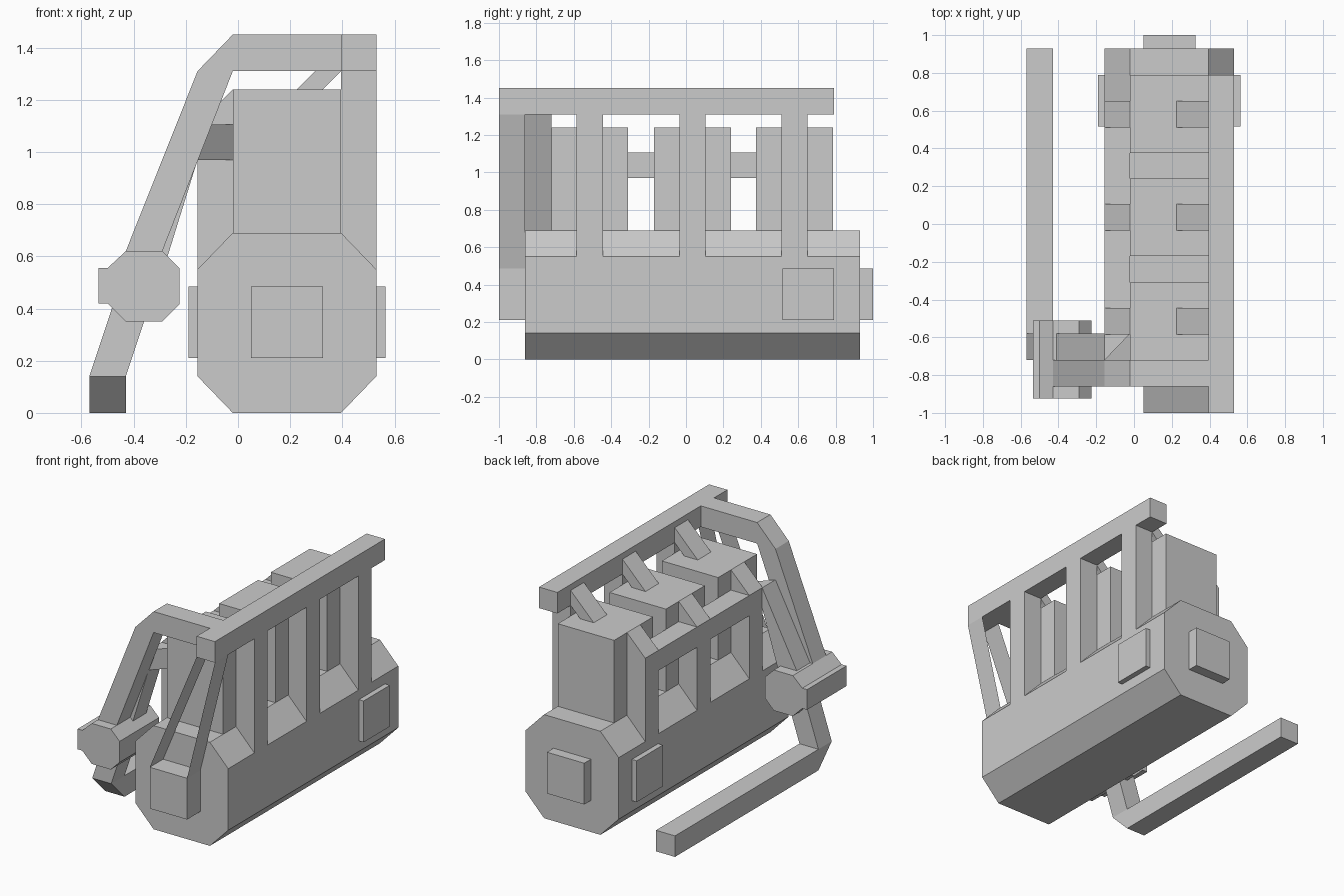
import bpy, bmesh

if "Cube" in bpy.data.objects:
    bpy.data.objects.remove(bpy.data.objects["Cube"])


def finish(name, bm):
    me = bpy.data.meshes.new(name)
    bm.to_mesh(me)
    bm.free()
    ob = bpy.data.objects.new(name, me)
    bpy.context.collection.objects.link(ob)
    return ob


def prism(name, pts, axis, lo, hi):
    """Extrude a 2D profile along an axis: x -> (y,z), y -> (x,z), z -> (x,y)."""
    def place(p, d):
        return {'x': (d, p[0], p[1]), 'y': (p[0], d, p[1]), 'z': (p[0], p[1], d)}[axis]
    bm = bmesh.new()
    a = [bm.verts.new(place(p, lo)) for p in pts]
    b = [bm.verts.new(place(p, hi)) for p in pts]
    n = len(pts)
    bm.faces.new(a)
    bm.faces.new(b)
    for i in range(n):
        j = (i + 1) % n
        bm.faces.new((a[i], a[j], b[j], b[i]))
    bmesh.ops.recalc_face_normals(bm, faces=bm.faces)
    return finish(name, bm)


def box(name, x0, x1, y0, y1, z0, z1):
    return prism(name, [(x0, z0), (x1, z0), (x1, z1), (x0, z1)], 'y', y0, y1)


XL, XA, XB, XR = -0.155, -0.02, 0.395, 0.53

# Octagonal crankcase
prism("engine_block", [(XA, 0), (XB, 0), (XR, .14), (XR, .55), (XB, .69),
                       (XA, .69), (XL, .55), (XL, .14)], 'y', -.86, .93)

# Cover plates on the sides and ends
box("right_cover", XR, .565, .515, .79, .21, .485)
box("left_cover", -.19, XL, .515, .79, .21, .485)
box("rear_cover", .05, .325, .93, 1.0, .21, .485)
box("front_pump", .05, .325, -1.0, -.86, .21, .485)

# Cylinders with their posts and slanted ports
for i, c in enumerate((-.515, .035, .58)):
    y0, y1 = c - .07, c + .07
    box(f"cylinder_{i}", XA, XB, c - .205, c + .205, .69, 1.24)
    prism(f"right_post_{i}", [(XB, .69), (XR, .55), (XR, 1.31), (XB, 1.31)], 'y', y0, y1)
    prism(f"left_post_{i}", [(XL, .55), (XA, .69), (XA, .97), (XL, .97)], 'y', y0, y1)
    prism(f"right_port_{i}", [(.225, 1.24), (.325, 1.24), (XB, 1.31), (XB, 1.41)], 'y', y0, y1)
    prism(f"left_port_{i}", [(XL, 1.105), (XA, 1.105), (XA, 1.24)], 'y', y0, y1)

# Upper right rail and lower left manifold with mitred corner
box("upper_rail", XB, XR, -1.0, .79, 1.31, 1.45)
prism("left_manifold", [(XL, .65), (XL, -.72), (XA, -.58), (XA, .65)], 'z', .97, 1.105)

# Open-sided feed duct between the front pump and the upper rail
bm = bmesh.new()
for xa, xb, flip in ((.05, XB, True), (.325, XR, False)):
    vs = [bm.verts.new(p) for p in ((xa, -1, .485), (xa, -.86, .485),
                                    (xb, -.86, 1.31), (xb, -1, 1.31))]
    bm.faces.new(vs[::-1] if flip else vs)
finish("feed_duct", bm)

# Pipes into the turbine
prism("crossover_pipe", [(XB, 1.45), (XA, 1.45), (XL, 1.31), (-.43, .62),
                         (-.29, .62), (XA, 1.31), (XB, 1.31)], 'y', -.86, -.72)
prism("manifold_pipe", [(XL, 1.105), (-.41, .62), (-.27, .60), (XL, .97)], 'y', -.72, -.58)

# Turbine housing with flange on its outer side
prism("turbine", [(-.43, .62), (-.29, .62), (-.225, .555), (-.225, .415), (-.29, .35),
                  (-.43, .35), (-.50, .42), (-.535, .42), (-.535, .555), (-.50, .555)],
      'y', -.925, -.51)

# Exhaust: down pipe and long tail pipe
prism("down_pipe", [(-.57, .14), (-.43, .14), (-.337, .42), (-.477, .42)], 'y', -.72, -.58)
prism("tail_pipe", [(-.72, .14), (-.58, 0), (.93, 0), (.93, .14)], 'x', -.57, -.43)
